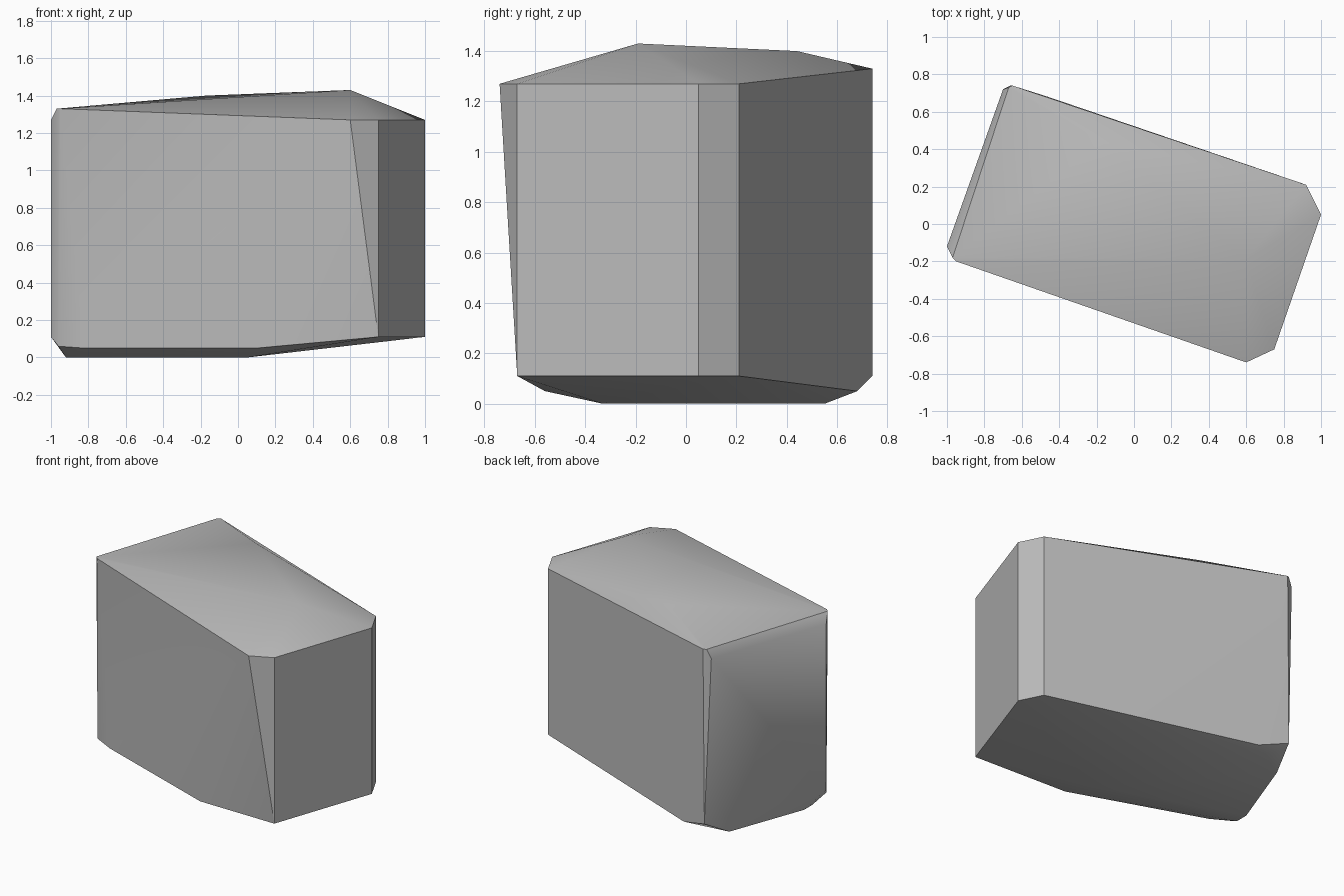
import bpy
import bmesh
import math

# Remove only the default object
default_object = bpy.data.objects.get("Cube")
if default_object is not None:
    bpy.data.objects.remove(default_object, do_unlink=True)


def flat_material(name, colour):
    material = bpy.data.materials.new(name)
    material.use_nodes = True
    material.diffuse_color = colour
    shader = material.node_tree.nodes["Principled BSDF"]
    shader.inputs["Base Color"].default_value = colour
    shader.inputs["Roughness"].default_value = 0.9
    return material


def hull_object(name, points, material):
    """Wrap the points in a tight convex skin and merge its flat facets."""
    mesh = bpy.data.meshes.new(name)
    skin = bmesh.new()
    corners = [skin.verts.new(point) for point in points]
    result = bmesh.ops.convex_hull(skin, input=corners)
    loose = {item for key in ("geom_interior", "geom_unused")
             for item in result[key] if isinstance(item, bmesh.types.BMVert)}
    bmesh.ops.delete(skin, geom=list(loose), context="VERTS")
    bmesh.ops.dissolve_limit(skin, angle_limit=math.radians(0.5),
                             verts=skin.verts[:], edges=skin.edges[:])
    bmesh.ops.recalc_face_normals(skin, faces=skin.faces[:])
    skin.to_mesh(mesh)
    skin.free()
    mesh.materials.append(material)
    rock = bpy.data.objects.new(name, mesh)
    bpy.context.collection.objects.link(rock)
    return rock


LOW, SHOULDER, RIM = 0.11, 1.27, 1.33

# Upright corners shared by the lower and upper rings
uprights = [(0.75, -0.67), (1, 0.05), (0.92, 0.21), (-1, -0.12)]
points = [(x, y, z) for x, y in uprights for z in (LOW, SHOULDER)]

# Chipped front corner and raised far rim
points += [(0.6, -0.74, SHOULDER), (-0.7, 0.72, SHOULDER),
           (-0.65, 0.74, RIM), (-0.67, 0.73, RIM),
           (-0.97, -0.18, RIM), (-0.95, -0.2, RIM)]

# Crown
points += [(0.6, -0.19, 1.43), (-0.17, 0.44, 1.4)]

# Bevelled lower edge
points += [(-0.66, 0.74, LOW), (-0.96, -0.18, 0.06),
           (-0.82, -0.24, 0.05), (0.1, -0.56, 0.05), (-0.46, 0.68, 0.05)]

# Flat base
base = [(0.05, -0.33), (-0.92, -0.08), (-0.92, 0.01), (-0.72, 0.55)]
points += [(x, y, 0) for x, y in base]

stone = flat_material("stone grey", (0.5, 0.5, 0.5, 1))
rock = hull_object("boulder", points, stone)

# Soft shading across shallow facets, crisp main edges
bpy.ops.object.select_all(action="DESELECT")
rock.select_set(True)
bpy.context.view_layer.objects.active = rock
bpy.ops.object.shade_smooth_by_angle(angle=math.radians(30))
